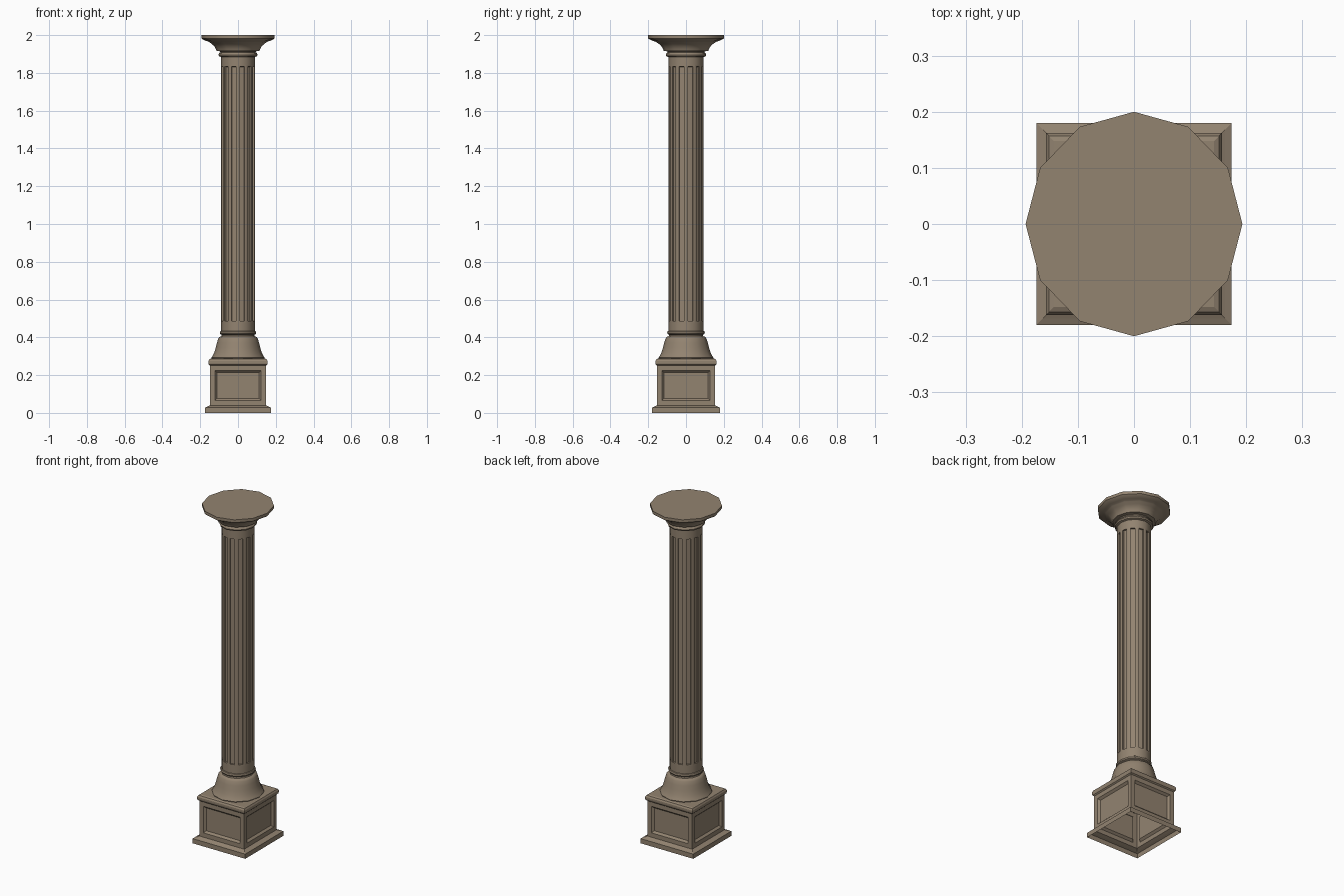
import bpy, bmesh, math

if "Cube" in bpy.data.objects:
    bpy.data.objects.remove(bpy.data.objects["Cube"])

SX = 0.966  # the column is slightly narrower in x than in y

stone = bpy.data.materials.new("brown stone")
stone.diffuse_color = (0.29, 0.228, 0.163, 1)
stone.use_nodes = True
stone.node_tree.nodes["Principled BSDF"].inputs["Base Color"].default_value = stone.diffuse_color


def loft(name, profile, sides, cap_top=False, cap_bottom=False, panel=None, angle=None):
    """Stack of regular rings; profile = (half width or radius, z).
    panel = (ring index, [(inset, depth), ...]) recesses the faces of one band."""
    bm = bmesh.new()
    square = sides == 4
    k = math.sqrt(2) if square else 1
    off = math.pi / 4 if square else 0
    rings = []
    for r, z in profile:
        rings.append([bm.verts.new((SX * r * k * math.cos(off + 2 * math.pi * i / sides),
                                    r * k * math.sin(off + 2 * math.pi * i / sides), z))
                      for i in range(sides)])
    band = []
    for j in range(len(rings) - 1):
        a, b = rings[j], rings[j + 1]
        for i in range(sides):
            n = (i + 1) % sides
            f = bm.faces.new((a[i], a[n], b[n], b[i]))
            if panel and j == panel[0]:
                band.append(f)
    if cap_top:
        bm.faces.new(rings[-1])
    if cap_bottom:
        bm.faces.new(rings[0][::-1])
    bm.normal_update()
    if panel:
        for thick, depth in panel[1]:
            bmesh.ops.inset_individual(bm, faces=band, thickness=thick, depth=depth,
                                       use_even_offset=True)
    me = bpy.data.meshes.new(name)
    bm.to_mesh(me)
    bm.free()
    me.materials.append(stone)
    ob = bpy.data.objects.new(name, me)
    bpy.context.collection.objects.link(ob)
    if angle:
        bpy.ops.object.select_all(action='DESELECT')
        ob.select_set(True)
        bpy.context.view_layer.objects.active = ob
        bpy.ops.object.shade_smooth_by_angle(angle=math.radians(angle))
    return ob


# Square pedestal, open underneath, with a recessed panel on each side
loft("pedestal", [(0.18, 0), (0.18, 0.028), (0.168, 0.033), (0.153, 0.04), (0.153, 0.25),
                  (0.16, 0.256), (0.162, 0.265), (0.162, 0.275), (0.157, 0.284), (0.148, 0.288)],
     4, cap_top=True, panel=(3, [(0.026, 0), (0.011, -0.012)]))

# Flared bell foot and ring
loft("column_foot", [(0.143, 0.286), (0.146, 0.292), (0.139, 0.302), (0.13, 0.32), (0.122, 0.345),
                     (0.115, 0.372), (0.108, 0.394), (0.102, 0.402), (0.092, 0.406), (0.09, 0.413),
                     (0.097, 0.417), (0.1, 0.424), (0.097, 0.432), (0.091, 0.436)],
     12, angle=35)

# Shaft: plain ends with one flute on every side between them
loft("shaft", [(0.093, 0.43), (0.093, 0.476), (0.093, 1.844), (0.093, 1.89)],
     12, panel=(1, [(0.011, 0), (0.0005, -0.009)]), angle=35)

# Capital: ring, flared bell and flat top slab
loft("capital", [(0.093, 1.884), (0.104, 1.888), (0.107, 1.896), (0.104, 1.904), (0.097, 1.909),
                 (0.099, 1.914), (0.118, 1.917), (0.122, 1.927), (0.13, 1.941), (0.143, 1.953),
                 (0.157, 1.962), (0.162, 1.966), (0.175, 1.969), (0.194, 1.978), (0.2, 1.983), (0.2, 2.0)],
     12, cap_top=True, angle=35)
